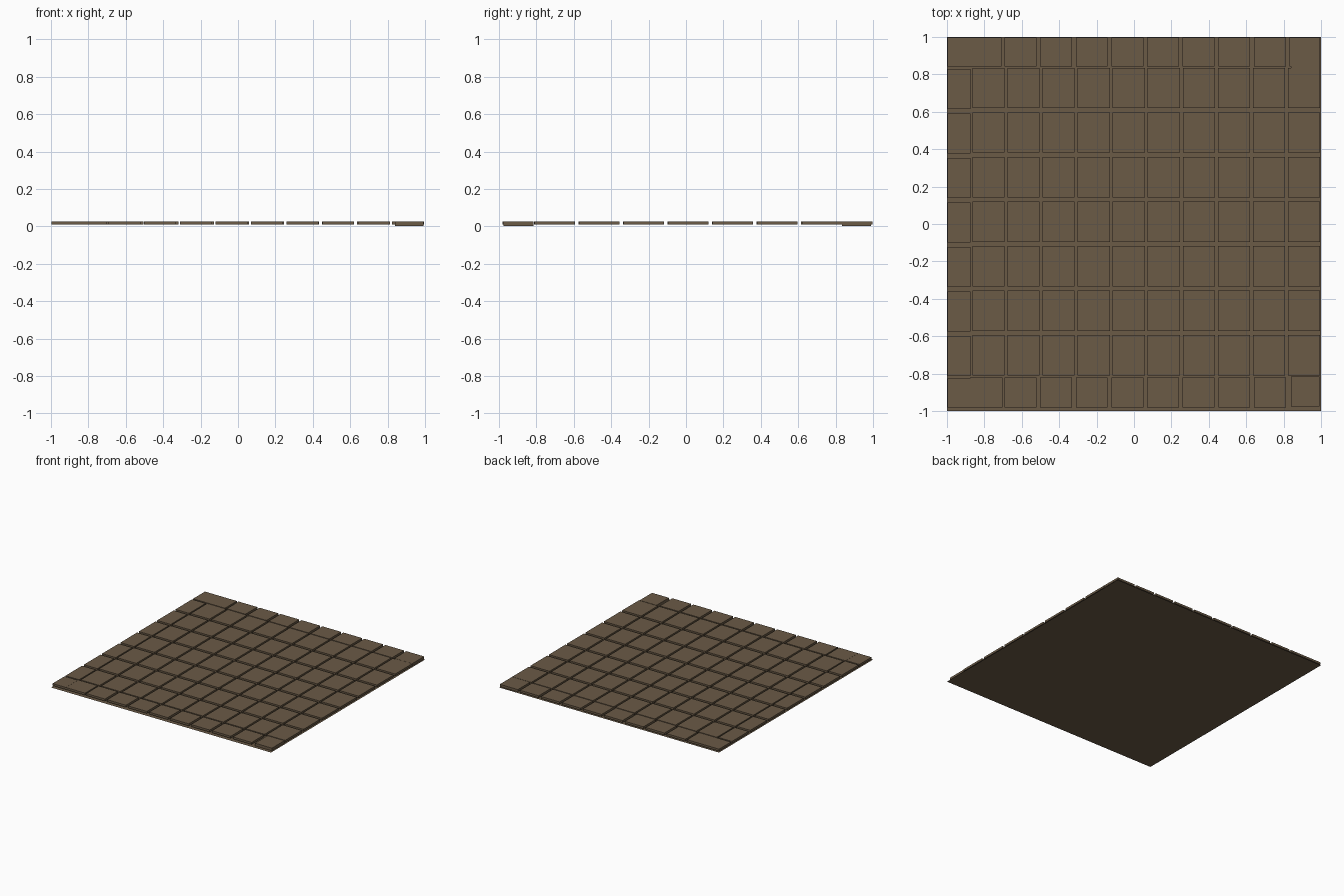
import bpy, bmesh

if "Cube" in bpy.data.objects:
    bpy.data.objects.remove(bpy.data.objects["Cube"])

mat = bpy.data.materials.new("brown stone")
mat.diffuse_color = (0.145, 0.103, 0.062, 1)
mat.use_nodes = True
mat.node_tree.nodes["Principled BSDF"].inputs["Base Color"].default_value = mat.diffuse_color

TOP, LOW, CORNER_LOW = 0.026, 0.009, 0.003


def add_box(bm, x0, x1, y0, y1, z0=LOW, z1=TOP):
    v = [bm.verts.new((x, y, z)) for z in (z0, z1)
         for x, y in ((x0, y0), (x1, y0), (x1, y1), (x0, y1))]
    for f in ((3, 2, 1, 0), (4, 5, 6, 7), (0, 1, 5, 4),
              (1, 2, 6, 5), (2, 3, 7, 6), (3, 0, 4, 7)):
        bm.faces.new([v[i] for i in f])


def finish(bm, name):
    me = bpy.data.meshes.new(name)
    bm.to_mesh(me)
    bm.free()
    me.materials.append(mat)
    ob = bpy.data.objects.new(name, me)
    bpy.context.collection.objects.link(ob)


# thin ground sheet under the tiles
bm = bmesh.new()
bm.faces.new([bm.verts.new(p) for p in
              ((-1, -1, 0), (1, -1, 0), (1, 1, 0), (-1, 1, 0))])
finish(bm, "base_sheet")

# main field of full tiles, with a narrow cut column on the left
field = bmesh.new()
cut = bmesh.new()
for r in range(7):
    y1 = 0.834 - r * 0.238
    y0 = y1 - 0.215
    for c in range(10):
        x0 = -0.864 + c * 0.1875
        add_box(field, x0, x0 + 0.172, y0, y1)
    add_box(cut, -0.998, -0.875, y0 - 0.005, y1 - 0.005)
finish(field, "field_tiles")
finish(cut, "left_cut_tiles")

# shorter border rows at the back and front
for name, y0, y1 in (("back_row", 0.842, 0.996), ("front_row", -0.982, -0.82)):
    bm = bmesh.new()
    for c in range(8):
        x0 = -0.692 + c * 0.1905
        add_box(bm, x0, x0 + 0.17, y0, y1)
    if name == "back_row":
        add_box(bm, -0.998, -0.708, y0, y1)
        add_box(bm, 0.832, 0.995, y0, y1)
    else:
        add_box(bm, -0.998, -0.877, y0, y1 - 0.006)
        add_box(bm, -0.876, -0.703, y0, y1)
    finish(bm, name)

# deeper corner tiles on the right
bm = bmesh.new()
add_box(bm, 0.839, 0.992, -0.976, -0.815, CORNER_LOW, TOP - 0.001)
add_box(bm, 0.839, 0.992, 0.835, 0.99, CORNER_LOW, TOP - 0.001)
finish(bm, "corner_tiles")
